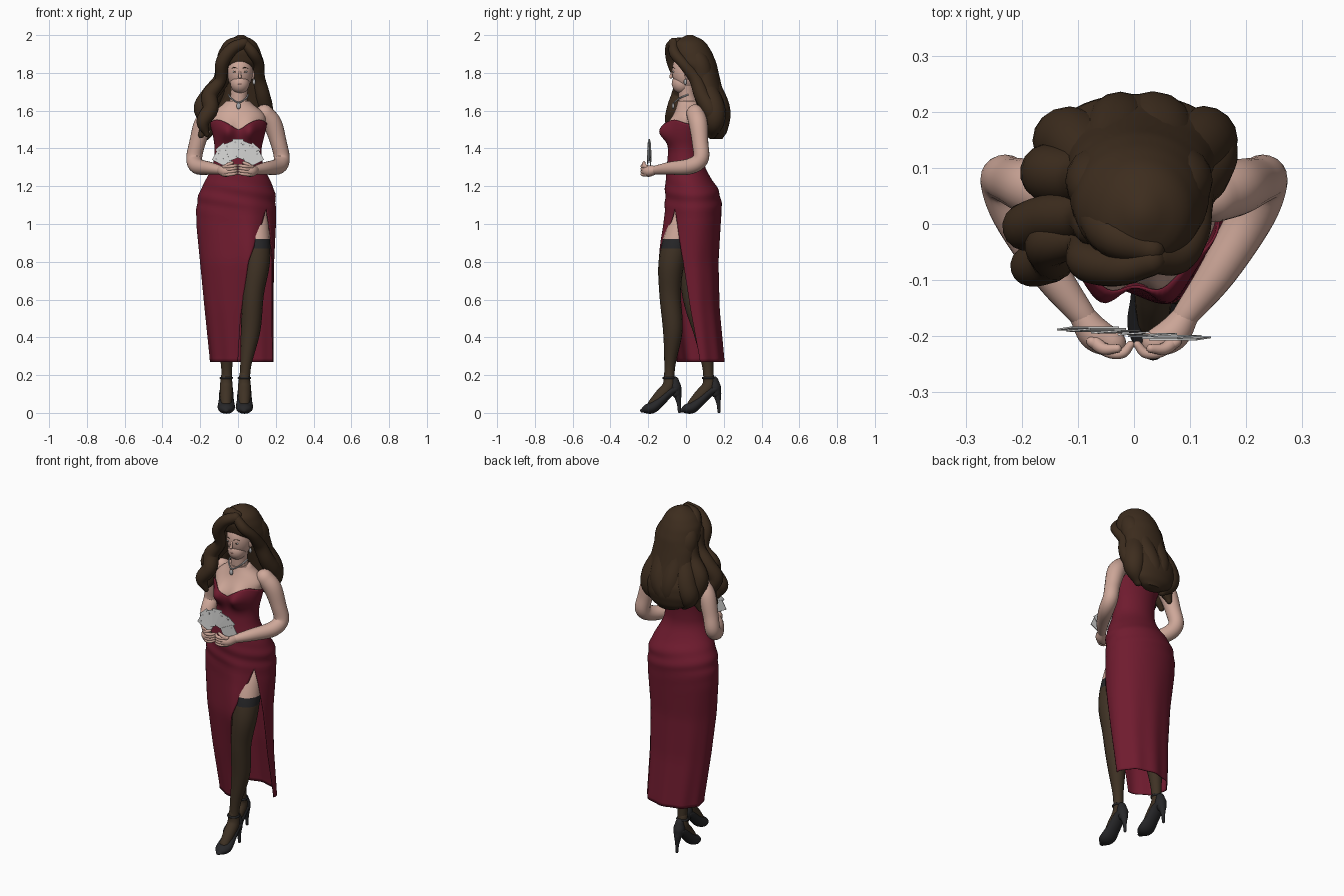
import bpy, bmesh
from math import sin, cos, pi, exp, sqrt, radians
from mathutils import Vector, Matrix

cube = bpy.data.objects.get("Cube")
if cube:
    bpy.data.objects.remove(cube)


def material(name, *rgb):
    m = bpy.data.materials.new(name)
    m.use_nodes = True
    m.diffuse_color = (*rgb, 1)
    m.node_tree.nodes["Principled BSDF"].inputs["Base Color"].default_value = (*rgb, 1)
    return m


SKIN = material("skin", .62, .39, .32)
HAIR = material("dark brown hair", .047, .026, .013)
DRESS = material("wine red cloth", .16, .011, .028)
STOCKING = material("brown stocking", .05, .032, .018)
BLACK = material("black leather", .02, .02, .022)
PAPER = material("card white", .7, .7, .69)
SILVER = material("silver", .45, .45, .46)
LIPS = material("lip pink", .5, .25, .21)


def finish(name, bm, mats, rule=None, cuts=()):
    """Turn a bmesh into a smooth shaded object, cut level at the given heights."""
    bmesh.ops.remove_doubles(bm, verts=bm.verts, dist=.0002)
    bmesh.ops.recalc_face_normals(bm, faces=bm.faces)
    for z in cuts:
        bmesh.ops.bisect_plane(bm, geom=bm.verts[:] + bm.edges[:] + bm.faces[:],
                               plane_co=(0, 0, z), plane_no=(0, 0, 1))
    for f in bm.faces:
        f.material_index = rule(f.calc_center_median()) if rule else 0
    mesh = bpy.data.meshes.new(name)
    bm.to_mesh(mesh)
    bm.free()
    for m in mats:
        mesh.materials.append(m)
    ob = bpy.data.objects.new(name, mesh)
    bpy.context.collection.objects.link(ob)
    bpy.ops.object.select_all(action='DESELECT')
    ob.select_set(True)
    bpy.context.view_layer.objects.active = ob
    bpy.ops.object.shade_smooth_by_angle(angle=radians(50))
    return ob


def loft(name, rings, mats, closed=True, rule=None, cuts=()):
    """Skin a list of equal rings; closed lofts get end caps."""
    bm = bmesh.new()
    rows = [[bm.verts.new(p) for p in ring] for ring in rings]
    n = len(rows[0])
    for a, b in zip(rows, rows[1:]):
        for i in range(n if closed else n - 1):
            j = (i + 1) % n
            bm.faces.new((a[i], a[j], b[j], b[i]))
    if closed:
        bm.faces.new(rows[0])
        bm.faces.new(rows[-1])
    return finish(name, bm, mats, rule, cuts)


def tube(name, points, mats, flat=1, ref=(0, 1, 0), sides=16, steps=6, rule=None, cuts=()):
    """Rounded tapering tube through (x, y, z, radius) points."""
    p = [Vector(q) for q in points]
    p = [2 * p[0] - p[1]] + p + [2 * p[-1] - p[-2]]
    path = []
    for a, b, c, d in zip(p, p[1:], p[2:], p[3:]):
        for k in range(steps):
            t = k / steps
            path.append(.5 * (2 * b + (c - a) * t + (2 * a - 5 * b + 4 * c - d) * t ** 2
                              + (3 * b - a - 3 * c + d) * t ** 3))
    path.append(p[-2])
    rings = []
    for i, q in enumerate(path):
        t = (path[min(i + 1, len(path) - 1)] - path[max(i - 1, 0)]).xyz.normalized()
        side = t.cross(Vector(ref)).normalized()
        up = side.cross(t)
        ks = (-.95, -.75, -.4, 0) if i == 0 else (0, .4, .75, .95) if i == len(path) - 1 else (0,)
        for k in ks:
            r = max(q.w, .001)
            s = r * sqrt(1 - k * k)
            rings.append([q.xyz + t * k * r * flat + side * s * cos(2 * pi * j / sides)
                          + up * s * flat * sin(2 * pi * j / sides) for j in range(sides)])
    return loft(name, rings, mats, True, rule, cuts)


def ball(name, center, size, mat):
    bm = bmesh.new()
    bmesh.ops.create_uvsphere(bm, u_segments=24, v_segments=16, radius=1)
    bm.transform(Matrix.Translation(center) @ Matrix.Diagonal((*size, 1)))
    return finish(name, bm, [mat])


def lerp(table, k):
    """Piecewise linear lookup; rows start with an ascending key."""
    k = min(max(k, table[0][0]), table[-1][0])
    a, b = next((a, b) for a, b in zip(table, table[1:]) if k <= b[0])
    t = (k - a[0]) / (b[0] - a[0])
    return [u + (v - u) * t for u, v in zip(a[1:], b[1:])]


def smooth(table, k, w):
    """Lookup averaged over a window of half width w."""
    samples = [lerp(table, k + w * j / 3) for j in range(-3, 4)]
    return [sum(column) / len(samples) for column in zip(*samples)]


# Body sections: height, centre x, centre y, half width, half depth
BODY = [(.27, .02, .075, .16, .12), (.55, .005, .045, .175, .125), (.8, -.005, .03, .19, .135),
        (1, -.01, .04, .205, .138), (1.1, -.01, .042, .205, .142), (1.18, -.003, .033, .192, .137),
        (1.25, 0, .01, .155, .11), (1.32, 0, -.004, .122, .09), (1.4, 0, 0, .116, .087),
        (1.48, .005, 0, .133, .098), (1.54, 0, .01, .15, .1), (1.59, 0, .02, .15, .085),
        (1.62, 0, .02, .1, .075), (1.65, 0, .01, .055, .055)]
# Forward bulges: x, z, spread x, spread z, amount
BULGES = [(.068, 1.49, .045, .055, .055), (-.062, 1.49, .045, .055, .055), (.08, .82, .08, .24, .045)]


def body_point(angle, z, offset, folds=0):
    cx, cy, rx, ry = smooth(BODY, z, .03)
    drape = exp(-((z - 1.14) / .08) ** 2) * sin(75 * z + 3 * cos(angle))
    pleat = max(0, 1 - z) * sin(9 * angle)
    offset += folds * (.003 * drape + .005 * pleat)
    x = cx + (rx + offset) * cos(angle)
    y = cy + (ry + offset) * sin(angle)
    for bx, bz, sx, sz, amount in BULGES:
        y -= amount * max(0, -sin(angle)) * exp(-((x - bx) / sx) ** 2 - ((z - bz) / sz) ** 2)
    return Vector((x, y, z))


# Torso and neck
loft("torso", [[body_point(2 * pi * j / 64, 1.2 + .45 * i / 40, -.004) for j in range(64)]
               for i in range(41)], [SKIN])
tube("neck", [(0, .02, 1.6, .055), (.005, .005, 1.68, .045), (.01, .005, 1.75, .048)], [SKIN])

# Gown: sweetheart neckline above, skirt with a thigh slit below
NECKLINE = [(0, 1.495), (25, 1.54), (45, 1.555), (90, 1.53), (180, 1.54)]
SLIT = [(.27, 0, -97), (.5, -8, -88), (.8, -18, -72), (.92, -28, -58), (1.08, -41, -41)]
rings = []
for i in range(85):
    v = i / 42 - 1
    back, front = lerp(SLIT, 1.08 + .81 * min(v, 0))
    ring = []
    for j in range(97):
        deg = back + (front + 360 - back) * j / 96
        from_front = abs((deg + 270) % 360 - 180)
        rise = smooth(NECKLINE, from_front, 8)[0] - 1.08 if v > 0 else .81
        ring.append(body_point(radians(deg), 1.08 + rise * v, .006, 1))
    rings.append(ring)
gown = loft("gown", rings, [DRESS], closed=False)
shell = gown.modifiers.new("thickness", 'SOLIDIFY')
shell.thickness = .005
shell.offset = -1


# Legs: bare thigh, lace band, stocking
def leg_rule(c):
    return 0 if c.z > .92 else 1 if c.z > .87 else 2


LEG = dict(mats=[SKIN, BLACK, STOCKING], steps=10, rule=leg_rule, cuts=(.87, .92))
tube("left_leg", [(.08, .04, 1.1, .07), (.092, -.03, .96, .075), (.1, -.076, .8, .069), (.08, -.084, .63, .057),
                  (.067, -.07, .44, .052), (.042, -.085, .26, .03), (.035, -.09, .16, .027)], **LEG)
tube("right_leg", [(-.09, .04, 1.1, .085), (-.085, .03, .8, .07), (-.075, .04, .6, .055),
                   (-.065, .09, .42, .048), (-.06, .115, .25, .03), (-.058, .12, .16, .027)], **LEG)

# Feet and stiletto shoes
for side, x, y in (("left", .034, -.09), ("right", -.062, .12)):
    def place(pts):
        return [(x + a, y + b, c, r) for a, b, c, r in pts]
    tube(side + "_foot", place([(0, 0, .2, .027), (0, -.002, .14, .034), (0, -.045, .09, .033),
                                (0, -.085, .045, .028)]), [STOCKING])
    tube(side + "_shoe", place([(0, .035, .125, .034), (0, .005, .11, .037), (0, -.04, .068, .04),
                                (0, -.085, .03, .046), (0, -.12, .02, .037), (0, -.143, .012, .015)]),
         [BLACK], flat=.66)
    tube(side + "_heel_cup", place([(0, .028, .17, .024), (0, .033, .135, .032), (0, .04, .105, .026)]), [BLACK])
    tube(side + "_stiletto", place([(0, .045, .1, .022), (0, .052, .05, .011), (0, .055, .006, .008)]), [BLACK])
    tube(side + "_ankle_strap", place([(.03 * cos(a * pi / 6), .03 * sin(a * pi / 6), .185, .006)
                                       for a in range(13)]), [BLACK], ref=(0, 0, 1), sides=8, steps=2)

# Arms, hands and fingers, mirrored
for side, s in (("left", 1), ("right", -1)):
    def mirrored(pts):
        return [(s * a, b, c, r) for a, b, c, r in pts]
    tube(side + "_arm", mirrored([(.14, .05, 1.585, .048), (.183, .065, 1.53, .05), (.215, .075, 1.43, .043),
                                  (.232, .078, 1.345, .042), (.212, .02, 1.305, .042),
                                  (.15, -.085, 1.295, .034), (.09, -.165, 1.285, .023)]),
         [SKIN], ref=(s, 0, 0), sides=20)
    tube(side + "_palm", mirrored([(.095, -.16, 1.286, .022), (.07, -.195, 1.28, .03), (.04, -.212, 1.28, .026)]),
         [SKIN], ref=(0, 0, 1))
    for k in range(4):
        z = 1.262 + .014 * k
        tube(side + "_finger_%d" % k, mirrored([(.075, -.21, z, .01), (.045, -.229, z, .0095),
                                                (.02, -.23, z + .004, .009), (.006, -.215, z + .006, .007)]),
             [SKIN], ref=(0, 0, 1), sides=10)
    tube(side + "_thumb", mirrored([(.075, -.205, 1.295, .013), (.055, -.222, 1.312, .011),
                                    (.03, -.222, 1.325, .008)]), [SKIN], sides=10)

# Fan of playing cards with a small diamond pip, each leaning a little
for k in range(7):
    turn = (Matrix.Translation((0, -.186 - .003 * k, 1.302)) @ Matrix.Rotation(radians(-63 + 21 * k), 4, 'Y')
            @ Matrix.Rotation(radians(4), 4, 'Z'))
    reach = .092 + .009 * (k % 2)
    for name, spot, size, tilt, mat in (("card", (0, 0, reach), (.058, .003, .094), 0, PAPER),
                                        ("pip", (-.015, -.0017, reach + .03), (.01, .001, .01), pi / 4, SILVER)):
        bm = bmesh.new()
        bmesh.ops.create_cube(bm, size=1)
        bm.transform(turn @ Matrix.Translation(spot) @ Matrix.Rotation(tilt, 4, 'Y')
                     @ Matrix.Diagonal((*size, 1)))
        finish("%s_%d" % (name, k), bm, [mat])

# Head and face
ball("head", (.01, .005, 1.81), (.07, .08, .105), SKIN)
ball("jaw", (.01, -.023, 1.745), (.051, .052, .054), SKIN)
tube("nose", [(.01, -.07, 1.812, .005), (.01, -.078, 1.79, .007), (.01, -.08, 1.779, .009)], [SKIN], sides=10)
tube("lips", [(-.006, -.069, 1.744, .002), (.01, -.0725, 1.741, .0045), (.026, -.069, 1.744, .002)],
     [LIPS], ref=(0, 0, 1), sides=8)
for side, s in (("left", 1), ("right", -1)):
    x = .01 + s * .027
    ball(side + "_eye", (x, -.066, 1.806), (.012, .005, .0045), PAPER)
    ball(side + "_iris", (x, -.069, 1.806), (.005, .0025, .0045), HAIR)
    tube(side + "_brow", [(x - s * .013, -.073, 1.824, .001), (x, -.069, 1.829, .002),
                          (x + s * .017, -.06, 1.824, .001)], [HAIR], ref=(0, 0, 1), sides=8)
    ball(side + "_ear", (.01 + s * .068, .008, 1.79), (.01, .015, .026), SKIN)
    ball(side + "_earring", (.01 + s * .075, -.004, 1.752), (.008, .008, .015), SILVER)

# Necklace with pendant
tube("necklace", [(-.05, .01, 1.685, .004), (-.036, -.036, 1.665, .004), (.003, -.062, 1.643, .004),
                  (.042, -.036, 1.665, .004), (.055, .01, 1.685, .004)], [SILVER], ref=(0, 0, 1), sides=8)
ball("pendant", (.003, -.068, 1.625), (.011, .007, .017), SILVER)

# Hair mass: height, centre x, centre y, half width, half depth
MASS = [(1.45, .01, .16, .05, .03), (1.48, 0, .16, .115, .055), (1.54, 0, .152, .145, .08),
        (1.6, .005, .145, .155, .086), (1.66, .012, .128, .15, .08), (1.72, .012, .112, .132, .08),
        (1.79, .01, .095, .125, .08), (1.85, .01, .05, .125, .112), (1.91, .008, .03, .113, .107),
        (1.96, .013, .018, .085, .088), (1.985, .015, .02, .05, .055), (2, .015, .02, .005, .005)]
rings = []
for i in range(57):
    z = 1.45 + .55 * i / 56
    cx, cy, rx, ry = smooth(MASS, z, .012)
    rings.append([(cx + rx * cos(a), cy + ry * sin(a), z) for a in (2 * pi * j / 48 for j in range(48))])
loft("hair_mass", rings, [HAIR])

# Wavy locks down the back
for k in range(4):
    x = -.1 + .066 * k
    y = -3 * x * x
    w = .014 * (-1) ** k
    tube("back_lock_%d" % k, [(.015 + x * .5, .05 + y, 1.935, .03), (.01 + x * .75, .1 + y, 1.85, .055),
                              (.01 + x * .85 + w, .125 + y, 1.74, .058), (.01 + x * 1.1, .172 + y, 1.62, .062),
                              (x * 1.1 - w, .178 + y, 1.54, .055), (x + w, .165 + y, 1.475, .025)], [HAIR])

# Side parted front locks
LOCKS = {
    "right_sweep": [(.03, -.065, 1.958, .028), (-.03, -.078, 1.928, .033), (-.083, -.066, 1.855, .036),
                    (-.093, -.035, 1.76, .03), (-.15, -.035, 1.685, .042), (-.145, -.06, 1.61, .042),
                    (-.185, -.075, 1.54, .036), (-.165, -.065, 1.475, .014)],
    "right_curl": [(-.07, 0, 1.87, .04), (-.085, .01, 1.77, .042), (-.145, .01, 1.69, .045),
                   (-.192, -.005, 1.615, .043), (-.165, .01, 1.54, .038), (-.195, 0, 1.47, .016)],
    "right_shoulder_lock": [(-.07, .07, 1.85, .045), (-.09, .08, 1.74, .048), (-.15, .09, 1.64, .052),
                            (-.14, .1, 1.53, .042), (-.165, .1, 1.46, .015)],
    "crown_sweep": [(.03, -.045, 1.962, .025), (-.035, -.02, 1.943, .04), (-.065, .03, 1.88, .045)],
    "left_sweep": [(.035, -.065, 1.957, .024), (.078, -.06, 1.905, .029), (.107, -.015, 1.85, .028),
                   (.108, .05, 1.77, .036), (.128, .085, 1.68, .042), (.14, .13, 1.6, .045),
                   (.125, .15, 1.52, .03)],
}
for name, pts in LOCKS.items():
    tube(name, pts, [HAIR], ref=(.2, 1, .3))
